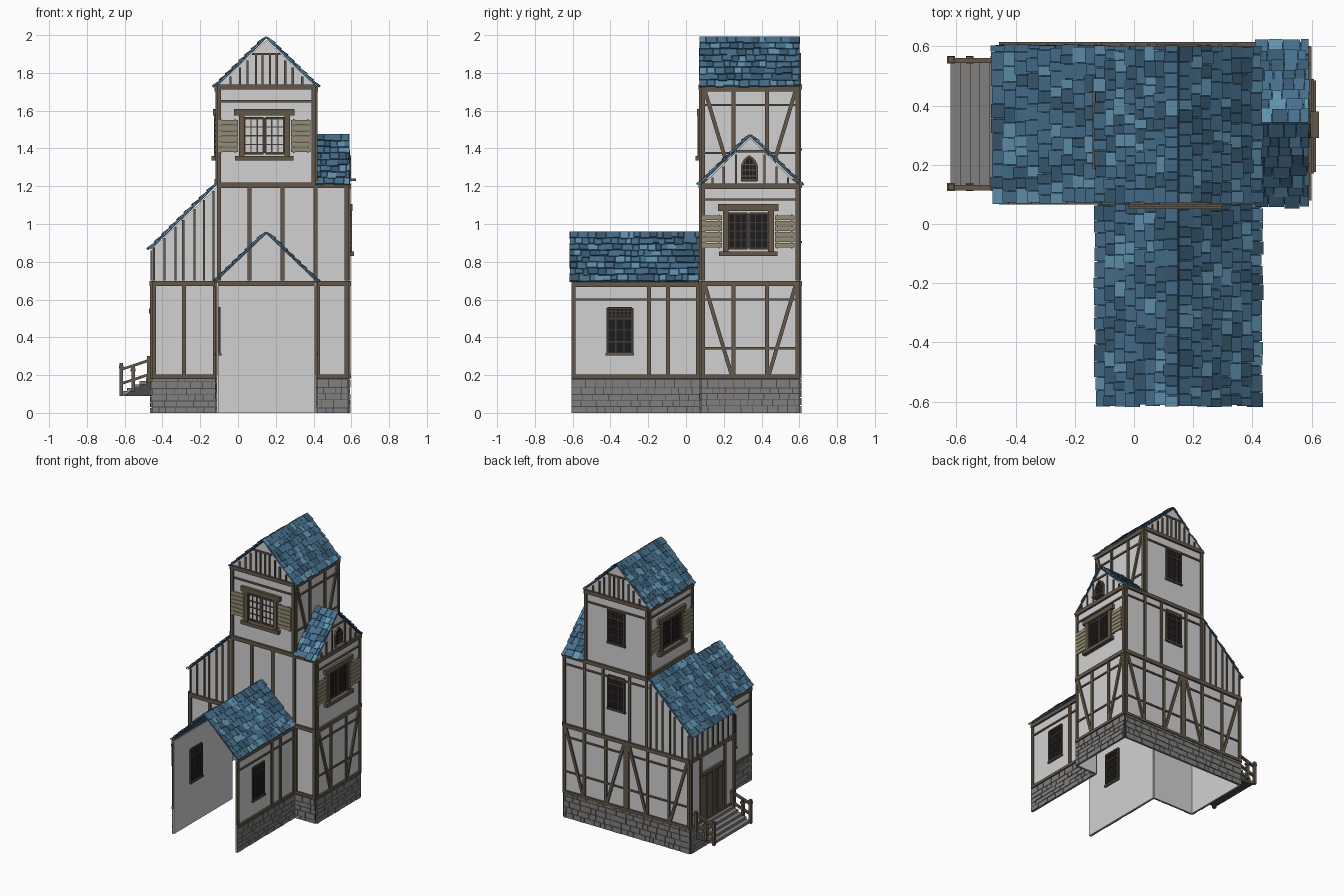
import bpy, bmesh, random
from mathutils import Vector

random.seed(7)
if "Cube" in bpy.data.objects:
    bpy.data.objects.remove(bpy.data.objects["Cube"])

COLOURS = {
    "plaster": (0.64, 0.64, 0.64), "timber": (0.125, 0.098, 0.065),
    "dark_wood": (0.06, 0.046, 0.033), "shutter_olive": (0.30, 0.27, 0.17),
    "stone": (0.22, 0.215, 0.21), "mortar": (0.07, 0.07, 0.07),
    "slate_dark": (0.04, 0.105, 0.17), "slate_mid": (0.062, 0.165, 0.27),
    "slate_light": (0.12, 0.30, 0.44), "glass": (0.012, 0.012, 0.014),
}
MATS = {}
for name, rgb in COLOURS.items():
    m = bpy.data.materials.new(name)
    m.use_nodes = True
    m.diffuse_color = (*rgb, 1)
    m.node_tree.nodes["Principled BSDF"].inputs["Base Color"].default_value = (*rgb, 1)
    MATS[name] = m
ORDER = list(COLOURS)
parts = {}


def loft(part, low, high, mat):
    """Closed solid between two matching rings of points."""
    bm = parts.setdefault(part, bmesh.new())
    a, b = [bm.verts.new(p) for p in low], [bm.verts.new(p) for p in high]
    n = len(a)
    faces = [bm.faces.new(a[::-1]), bm.faces.new(b)]
    faces += [bm.faces.new((a[i], a[(i + 1) % n], b[(i + 1) % n], b[i])) for i in range(n)]
    for f in faces:
        f.material_index = ORDER.index(mat)


def plane(axis, pos, sign):
    """Wall plane: u along the wall, v up, d outwards."""
    if axis == "x":
        return lambda u, v, d: Vector((pos + sign * d, u, v))
    return lambda u, v, d: Vector((u, pos + sign * d, v))


def prism(part, pl, pts, d0, d1, mat):
    loft(part, [pl(u, v, d0) for u, v in pts], [pl(u, v, d1) for u, v in pts], mat)


def rect(part, pl, u0, u1, v0, v1, d1, mat, d0=0.0):
    prism(part, pl, [(u0, v0), (u1, v0), (u1, v1), (u0, v1)], d0, d1, mat)


def wall(part, pl, pts):
    prism(part, pl, pts, -0.008, 0, "plaster")


def beam(pl, a, b, w=0.022, d=0.010, mat="timber", part="timber_frame"):
    a, b = Vector(a), Vector(b)
    t = (b - a).normalized()
    s = Vector((-t.y, t.x)) * w / 2
    prism(part, pl, [a - s, b - s, b + s, a + s], -0.002, d, mat)


def posts(pl, us, z0, z1, w=0.022):
    for u in us:
        beam(pl, (u, z0), (u, z1), w)


def rails(pl, u0, u1, zs, w=0.012):
    for z in zs:
        beam(pl, (u0, z), (u1, z), w, 0.008)


def brace_bay(pl, u0, u1, z0, z1):
    """Bay with two posts and two braces leaning outwards to the corners."""
    k = (u1 - u0) * 0.33
    posts(pl, (u0 + 0.01, u0 + k, u1 - k, u1 - 0.01), z0, z1, 0.02)
    beam(pl, (u0 + 0.02, z1), (u0 + k - 0.01, z0), 0.02, 0.011)
    beam(pl, (u1 - 0.02, z1), (u1 - k + 0.01, z0), 0.02, 0.011)
    rails(pl, u0, u1, (z0 + (z1 - z0) * 0.3, z1 - 0.075))


def stone_base(pl, u0, u1):
    rect("stone_base", pl, u0, u1, 0, 0.185, 0.004, "mortar", -0.001)
    z = 0.0
    while z < 0.17:
        h = min(random.uniform(0.028, 0.045), 0.183 - z)
        u = u0
        while u < u1 - 0.004:
            e = min(u + random.uniform(0.03, 0.09), u1)
            rect("stone_base", pl, u, e - 0.004, z, z + h - 0.004,
                 random.uniform(0.007, 0.011), "stone")
            u = e
        z += h
    beam(pl, (u0, 0.192), (u1, 0.192), 0.02, 0.012)


def panes(pl, u0, u1, z0, z1, cols, rows, glass):
    rect("window_glass", pl, u0, u1, z0, z1, 0.003, glass, -0.001)
    for i in range(cols + 1):
        u = u0 + (u1 - u0) * i / cols
        beam(pl, (u, z0), (u, z1), 0.012 if i in (0, cols) else 0.006, 0.009, "dark_wood", "window_bars")
    for i in range(rows + 1):
        z = z0 + (z1 - z0) * i / rows
        beam(pl, (u0, z), (u1, z), 0.012 if i in (0, rows) else 0.006, 0.009, "dark_wood", "window_bars")


def plain_window(pl, c, zc, glass="glass"):
    panes(pl, c - 0.065, c + 0.065, zc - 0.12, zc + 0.065, 3, 3, glass)
    panes(pl, c - 0.065, c + 0.065, zc + 0.065, zc + 0.12, 6, 3, glass)
    beam(pl, (c - 0.075, zc - 0.125), (c + 0.075, zc - 0.125), 0.012, 0.014)


def shutter_window(pl, c, zc, glass="glass"):
    for s in (-1, 1):
        a, b = sorted((c + s * 0.005, c + s * 0.105))
        panes(pl, a, b, zc - 0.09, zc + 0.095, 3, 4, glass)
        beam(pl, (c + s * 0.12, zc - 0.11), (c + s * 0.12, zc + 0.115), 0.03, 0.018)
        a, b = sorted((c + s * 0.14, c + s * 0.245))
        for i in range(6):
            z = zc - 0.085 + i * 0.029
            rect("shutters", pl, a, b, z, z + 0.025, 0.014, "shutter_olive", 0.004)
        for u in (a + 0.015, b - 0.015):
            beam(pl, (u, zc - 0.09), (u, zc + 0.09), 0.006, 0.013, "timber", "shutters")
    rect("window_trim", pl, c - 0.16, c + 0.16, zc + 0.11, zc + 0.145, 0.022, "timber")
    rect("window_trim", pl, c - 0.155, c + 0.155, zc - 0.13, zc - 0.105, 0.03, "timber")


def roof(part, start, end, rise, rows=8):
    """Slope of overlapping slates: eave from start to end, rise to the ridge."""
    o, rise = Vector(start), Vector(rise)
    along = Vector(end) - o
    length, run = along.length, rise.length
    a, u = along.normalized(), rise.normalized()
    n = a.cross(u)
    n = n if n.z > 0 else -n
    at = lambda p, q, h: o + a * p + u * q + n * h
    ring = lambda p0, p1, q0, q1, h0, h1: [at(p0, q0, h0), at(p1, q0, h0), at(p1, q1, h1), at(p0, q1, h1)]
    loft(part, ring(0, length, 0, run, -0.006, -0.006), ring(0, length, 0, run, 0, 0), "slate_dark")
    step = run / rows
    for r in range(rows):
        p = -random.uniform(0, 0.008)
        while p < length - 0.008:
            e = min(p + random.uniform(0.028, 0.06), length + random.uniform(0, 0.006))
            q0 = r * step - random.uniform(0, 0.012)
            q1 = min((r + 1.15) * step, run)
            lift = random.uniform(0.010, 0.015)
            mat = random.choices(("slate_dark", "slate_mid", "slate_light"), (3, 6, 2))[0]
            loft(part, ring(p, e - 0.002, q0, q1, lift - 0.009, 0),
                 ring(p, e - 0.002, q0, q1, lift, 0.005), mat)
            p = e


# Shared dimensions
TL, TR, F, B, MID, CY = -0.11, 0.41, 0.08, 0.60, 0.15, 0.34
LX, RX, WF = -0.455, 0.585, -0.605
front, back = plane("y", F, -1), plane("y", B, 1)
right, left = plane("x", RX, 1), plane("x", LX, -1)
tower_r, tower_l = plane("x", TR, 1), plane("x", TL, -1)

# Walls
gable = [(TR, 1.73), (MID, 1.975), (TL, 1.73)]
lean_top = [(TL, 1.2), (LX, 0.87)]
wall("tower_front_wall", front, [(TL, 0.69), (TR, 0.69)] + gable)
wall("tower_back_wall", back, [(LX, 0), (RX, 0), (RX, 1.2), (TR, 1.2)] + gable + lean_top)
wall("lean_to_front_wall", front, [(LX, 0), (TL, 0)] + lean_top)
wall("side_wing_front_wall", front, [(TR, 0), (RX, 0), (RX, 1.2), (TR, 1.2)])
wall("side_wing_wall", right, [(F, 0), (B, 0), (B, 1.2), (CY, 1.455), (F, 1.2)])
wall("lean_to_side_wall", left, [(F, 0), (B, 0), (B, 0.87), (F, 0.87)])
for pl in (tower_r, tower_l):
    wall("tower_side_walls", pl, [(F, 0.69), (B, 0.69), (B, 1.73), (F, 1.73)])
    wall("front_wing_walls", pl, [(WF, 0), (F, 0), (F, 0.69), (WF, 0.69)])
loft("upper_floor", [(LX, F, 0.685), (RX, F, 0.685), (RX, B, 0.685), (LX, B, 0.685)],
     [(LX, F, 0.695), (RX, F, 0.695), (RX, B, 0.695), (LX, B, 0.695)], "plaster")

# Stone plinth
for pl, u0, u1 in ((front, LX, TL), (front, TR, RX), (back, LX, RX), (right, F, B), (left, F, B),
                   (tower_r, WF, F), (tower_l, WF, F)):
    stone_base(pl, u0, u1)

# Storey beams
for pl, u0, u1, z in ((front, LX, RX, 0.685), (back, LX, RX, 0.685), (right, F, B, 0.685), (left, F, B, 0.685),
                      (front, TL, RX, 1.205), (back, TL, RX, 1.205), (right, F, B, 1.2),
                      (tower_l, F, B, 1.225), (tower_r, F, B, 1.225), (front, TL, TR, 1.725),
                      (back, TL, TR, 1.725), (tower_l, F, B, 1.715), (tower_r, F, B, 1.715),
                      (tower_r, WF, F, 0.68), (tower_l, WF, F, 0.68)):
    beam(pl, (u0, z), (u1, z), 0.028, 0.014)

# Ground floor framing
brace_bay(right, F, B, 0.2, 0.675)
brace_bay(back, LX, 0.065, 0.2, 0.675)
brace_bay(back, 0.065, RX, 0.2, 0.675)
posts(front, (LX + 0.01, -0.285, TL - 0.012, TR + 0.012, RX - 0.01), 0.2, 0.675)
posts(left, (F + 0.01, 0.2, 0.48, B - 0.01), 0.2, 0.675)
for pl in (tower_r, tower_l):
    posts(pl, (WF + 0.01, -0.195, -0.095, F - 0.015), 0.2, 0.67)
    rails(pl, WF, F, (0.6,))

# Middle and top floor framing
posts(front, (TL + 0.01, 0.06, 0.235, TR, RX - 0.01), 0.7, 1.2)
posts(back, (TL + 0.01, 0.04, 0.26, TR, RX - 0.01), 0.7, 1.2, 0.018)
posts(right, (F + 0.01, B - 0.01), 0.7, 1.2)
rails(right, F, B, (1.13,))
rails(back, TL, RX, (1.14,))
for pl in (front, back):
    posts(pl, (TL + 0.01, TR - 0.01), 1.22, 1.72)
    rails(pl, TL, TR, (1.65,))
brace_bay(tower_r, F, B, 1.235, 1.705)
posts(tower_l, (F + 0.01, B - 0.01), 1.235, 1.705)
rails(tower_l, F, B, (1.65,))

# Thin studs in gables and lean-to ends
for pl in (front, back):
    for off in (0.02, 0.055, 0.1, 0.14, 0.19):
        for s in (-1, 1):
            beam(pl, (MID + s * off, 1.73), (MID + s * off, min(1.9, 1.96 - off * 0.94)), 0.011, 0.008)
    rails(pl, MID - 0.075, MID + 0.075, (1.9,))
    for x in (-0.445, -0.39, -0.33, -0.29, -0.23, -0.18, -0.13):
        beam(pl, (x, 0.7), (x, 0.865 + (x - LX) * 0.95), 0.011, 0.008)
for off in (0.075, 0.14, 0.2):
    for s in (-1, 1):
        beam(right, (CY + s * off, 1.21), (CY + s * off, 1.44 - off * 0.97), 0.011, 0.008)
rails(right, CY - 0.075, CY + 0.075, (1.385,))
for i in range(9):
    beam(left, (F + 0.02 + i * 0.06, 0.7), (F + 0.02 + i * 0.06, 0.86), 0.011, 0.008)

# Windows
shutter_window(front, 0.14, 1.465, "plaster")
shutter_window(right, CY - 0.01, 0.96)
shutter_window(tower_l, CY, 1.465)
plain_window(back, MID, 1.03)
plain_window(back, MID, 1.52)
plain_window(tower_r, -0.35, 0.435)
plain_window(tower_l, -0.35, 0.435)
inside_left = plane("x", TL + 0.008, 1)
plain_window(inside_left, -0.35, 0.435)

# Small arched gable window with ledge
arch = [(-0.04, 1.23), (0.04, 1.23), (0.04, 1.31), (0.025, 1.34), (0, 1.36), (-0.025, 1.34), (-0.04, 1.31)]
arch = [(CY - 0.005 + u, v) for u, v in arch]
prism("arched_window", right, arch, 0, 0.005, "glass")
for a, b in zip(arch, arch[1:] + arch[:1]):
    beam(right, a, b, 0.01, 0.012, "timber", "arched_window")
for i in range(-1, 2):
    u = CY - 0.005 + i * 0.02
    beam(right, (u, 1.23), (u, 1.345), 0.005, 0.008, "dark_wood", "arched_window")
    rails(right, CY - 0.04, CY + 0.03, (1.285 + i * 0.03,), 0.005)
rect("arched_window", right, CY - 0.05, CY + 0.04, 1.228, 1.24, 0.04, "timber")

# Roofs
for s in (-1, 1):
    x = MID + s * 0.27
    roof("tower_roof", (x, F - 0.005, 1.728), (x, B, 1.728), (-s * 0.27, 0, 0.262))
    roof("front_wing_roof", (x, WF - 0.005, 0.698), (x, F - 0.012, 0.698), (-s * 0.27, 0, 0.258))
    y = CY + s * 0.27
    roof("side_wing_roof", (TR, y, 1.21), (RX + 0.004, y, 1.21), (0, -s * 0.27, 0.262))
roof("lean_to_roof", (-0.468, F - 0.005, 0.868), (-0.468, B + 0.004, 0.868), (0.355, 0, 0.345), 9)

# Double door
rect("door", left, 0.25, 0.45, 0.19, 0.53, 0.006, "dark_wood")
for i in range(6):
    rect("door", left, 0.254 + i * 0.033, 0.282 + i * 0.033, 0.195, 0.52, 0.011, "timber")
posts(left, (0.24, 0.46), 0.19, 0.54)
beam(left, (0.225, 0.54), (0.475, 0.54), 0.026, 0.016)

# Steps and railings
side = plane("y", 0.13, 1)
for i in range(5):
    x = -0.62 + i * 0.033
    rect("steps", side, x, x + 0.036, 0.095 + i * 0.018, 0.115 + i * 0.018, 0.42, "stone")
prism("steps", side, [(-0.61, 0.09), (LX, 0.09), (LX, 0.165), (-0.49, 0.165)], 0.01, 0.41, "mortar")
for y in (0.115, 0.545):
    pl = plane("y", y, 1)
    for x, z0, z1 in ((-0.618, 0.09, 0.265), (-0.555, 0.11, 0.25), (-0.472, 0.16, 0.3)):
        rect("stair_railing", pl, x - 0.01, x + 0.01, z0, z1, 0.02, "timber")
        rect("stair_railing", pl, x - 0.013, x + 0.013, z1 - 0.03, z1 - 0.015, 0.023, "timber", -0.003)
    for z in (0.155, 0.23):
        beam(pl, (-0.618, z), (-0.465, z + 0.05), 0.014, 0.016, "timber", "stair_railing")

# Turn every part into an object
for name, bm in parts.items():
    bmesh.ops.recalc_face_normals(bm, faces=bm.faces)
    mesh = bpy.data.meshes.new(name)
    bm.to_mesh(mesh)
    bm.free()
    for key in ORDER:
        mesh.materials.append(MATS[key])
    bpy.context.collection.objects.link(bpy.data.objects.new(name, mesh))
